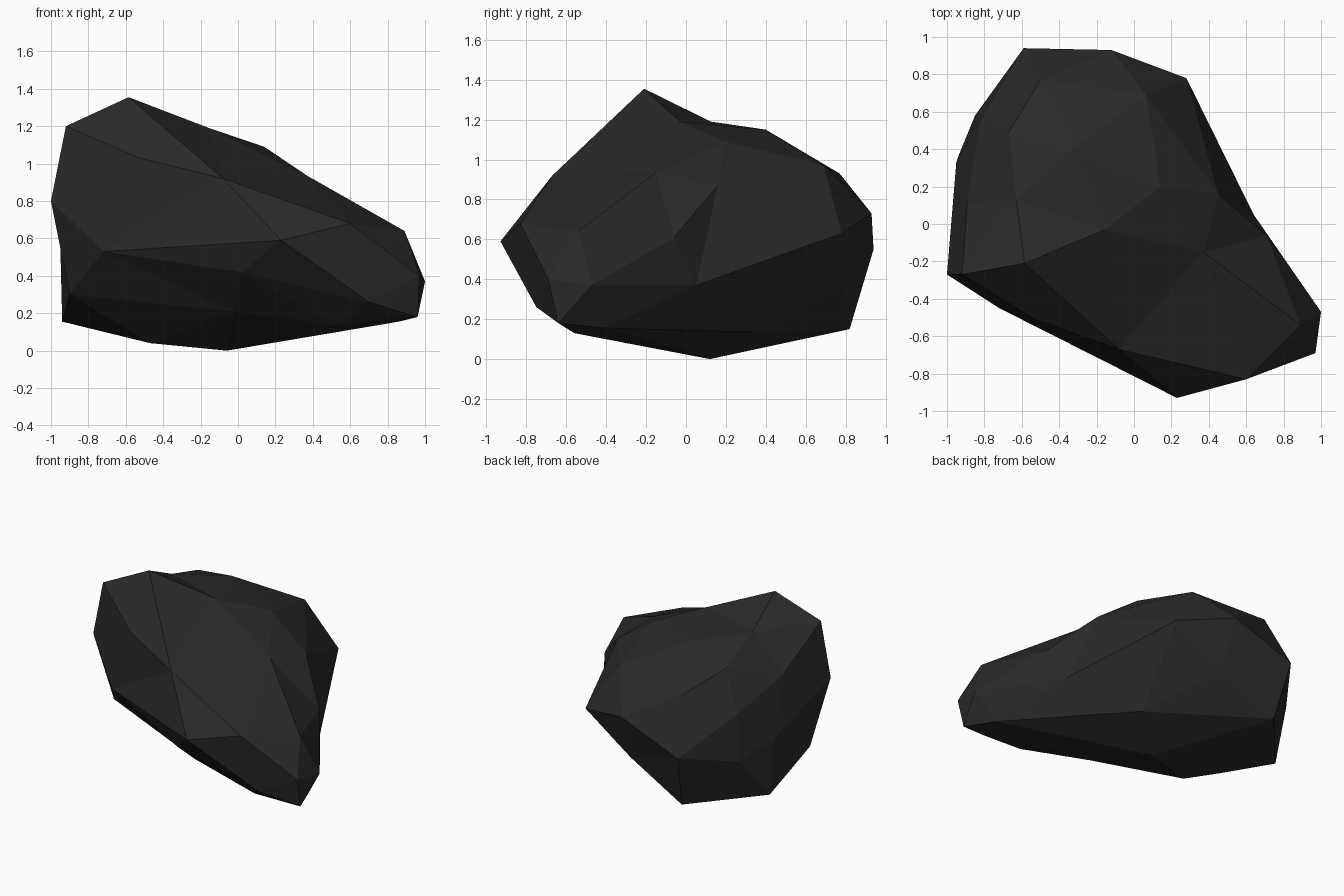
import bpy, bmesh
from mathutils import Vector

if "Cube" in bpy.data.objects:
    bpy.data.objects.remove(bpy.data.objects["Cube"])

# Corner points of the boulder, grouped by region
PEAK, SADDLE, PROW, CHIN = (-.585, -.21, 1.355), (-.33, .4, 1.15), (-.08, -.67, .92), (.02, -.75, .42)
CREST = [PEAK, SADDLE, (-.92, -.27, 1.2), (-.63, .125, 1.19), (-.155, -.03, 1.19),
         (.14, .2, 1.09), (-.67, .49, 1.07), (-.89, .12, .95)]
FRONT = [PROW, CHIN, (-.53, -.51, 1.03), (.6, -.83, .68), (.23, -.93, .59),
         (-.72, -.45, .53), (-1, -.27, .8)]
RIGHT = [(.37, -.15, .935), (.45, .16, .87), (.89, -.54, .64), (.71, -.06, .61),
         (1, -.47, .37), (.97, -.69, .4), (.28, .78, .63), (.64, .05, .37)]
BACK = [(.065, .69, .97), (-.5, .77, .93), (-.12, .93, .73), (-.59, .94, .55),
        (-.82, .56, .8), (-.85, .58, .46), (-.95, .33, .56), (-.1, .8, .38)]
BASE = [(.96, -.64, .18), (.7, -.75, .26), (.86, -.41, .155), (.53, -.56, .13),
        (-.02, -.48, .21), (-.9, -.17, .3), (-.94, .36, .155), (-.54, .82, .15),
        (-.06, .12, 0), (-.47, -.04, .04), (.22, .35, .135)]

CENTRE = Vector((0, 0, .55))
ROUNDING = .72   # inflates the points before wrapping, so shallow hollows survive

stone = bpy.data.materials.new("charcoal stone")
stone.diffuse_color = (.0225, .0225, .0225, 1)
stone.use_nodes = True
stone.node_tree.nodes["Principled BSDF"].inputs["Base Color"].default_value = stone.diffuse_color

# Wrap a skin round the inflated points, then settle them back into place
bm = bmesh.new()
home, corner = {}, {}
for p in CREST + FRONT + RIGHT + BACK + BASE:
    d = Vector(p) - CENTRE
    v = bm.verts.new(d / d.length ** ROUNDING)
    home[v], corner[p] = Vector(p), v
bmesh.ops.convex_hull(bm, input=bm.verts[:])
for v, p in home.items():
    if v.is_valid:
        v.co = p

# Turn the edges that should be hollows or cross ridges
for a, b in ((PEAK, SADDLE), (PROW, CHIN)):
    if corner[a].is_valid and corner[b].is_valid:
        edge = bm.edges.get((corner[a], corner[b]))
        if edge:
            bmesh.utils.edge_rotate(edge, True)

bmesh.ops.delete(bm, geom=[v for v in bm.verts if not v.link_faces], context='VERTS')
bmesh.ops.recalc_face_normals(bm, faces=bm.faces[:])

mesh = bpy.data.meshes.new("boulder")
bm.to_mesh(mesh)
bm.free()
mesh.materials.append(stone)
bpy.context.collection.objects.link(bpy.data.objects.new("boulder", mesh))
